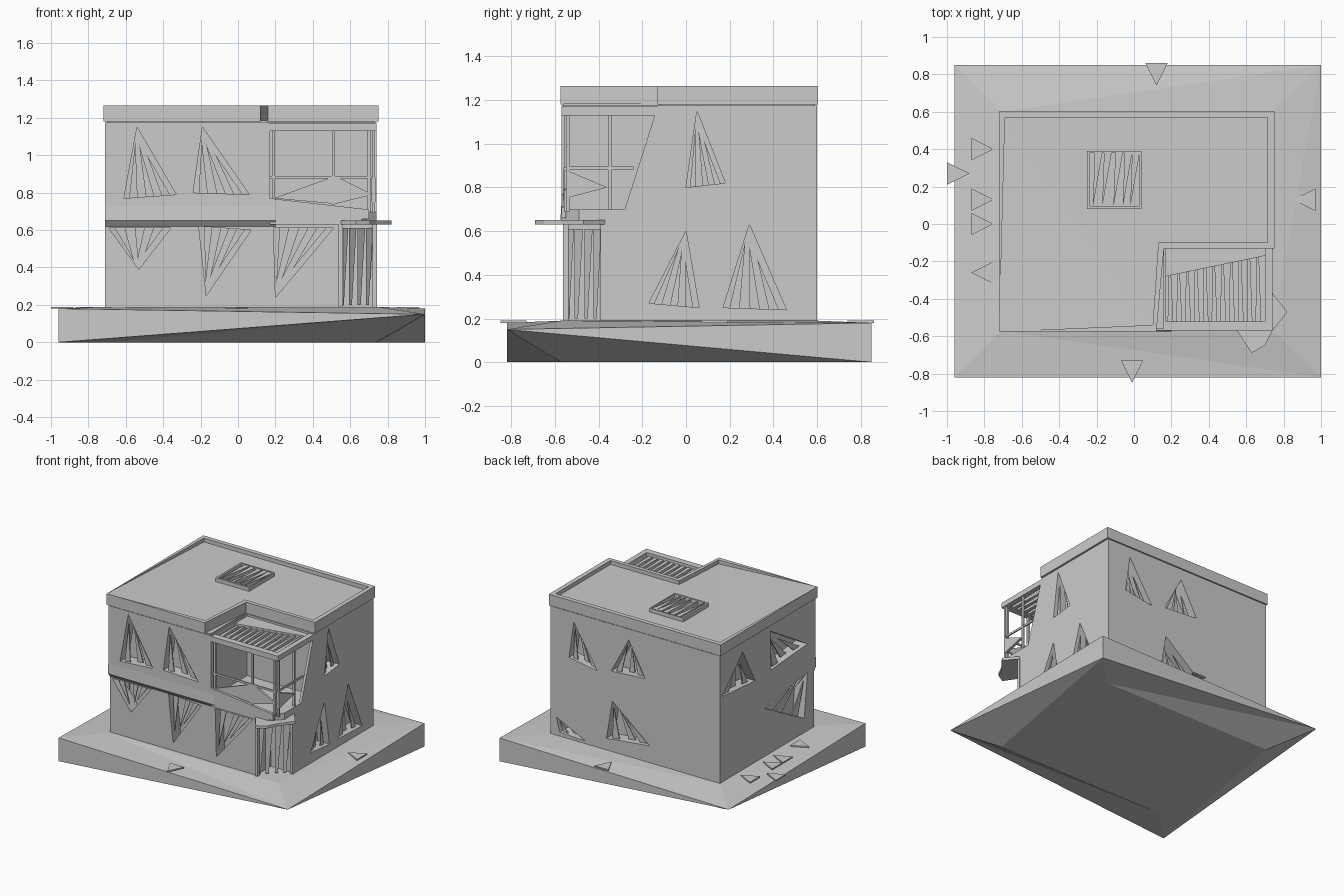
import bpy, bmesh
from mathutils import Vector

old = bpy.data.objects.get("Cube")
if old:
    bpy.data.objects.remove(old)

grey = bpy.data.materials.new("plain grey")
grey.use_nodes = True
COLOUR = (0.6, 0.6, 0.6, 1)
grey.diffuse_color = COLOUR
grey.node_tree.nodes["Principled BSDF"].inputs["Base Color"].default_value = COLOUR


def place(axis, u, v, w):
    return {"x": (w, u, v), "y": (u, w, v), "z": (u, v, w)}[axis]


def add_prism(bm, pts, axis, a, b):
    """Extrude a flat outline along an axis from a to b."""
    lo = [bm.verts.new(place(axis, u, v, a)) for u, v in pts]
    hi = [bm.verts.new(place(axis, u, v, b)) for u, v in pts]
    new = [bm.faces.new(lo), bm.faces.new(hi)]
    for i in range(len(pts)):
        j = (i + 1) % len(pts)
        new.append(bm.faces.new((lo[i], lo[j], hi[j], hi[i])))
    bmesh.ops.recalc_face_normals(bm, faces=new)


def finish(name, bm):
    mesh = bpy.data.meshes.new(name)
    bm.to_mesh(mesh)
    bm.free()
    mesh.materials.append(grey)
    ob = bpy.data.objects.new(name, mesh)
    bpy.context.collection.objects.link(ob)
    return ob


def prisms(name, items):
    bm = bmesh.new()
    for item in items:
        add_prism(bm, *item)
    return finish(name, bm)


def rect(u0, u1, v0, v1):
    return [(u0, v0), (u1, v0), (u1, v1), (u0, v1)]


def surface(name, verts, faces):
    bm = bmesh.new()
    vs = {k: bm.verts.new(p) for k, p in verts.items()}
    for f in faces:
        bm.faces.new([vs[k] for k in f.split()])
    bmesh.ops.recalc_face_normals(bm, faces=bm.faces)
    return finish(name, bm)


def cut(ob, items):
    cutter = prisms("cutter", items)
    cutter.hide_render = True
    mod = ob.modifiers.new("openings", "BOOLEAN")
    mod.operation, mod.solver, mod.object = "DIFFERENCE", "EXACT", cutter
    dg = bpy.context.evaluated_depsgraph_get()
    mesh = bpy.data.meshes.new_from_object(ob.evaluated_get(dg))
    ob.modifiers.clear()
    ob.data = mesh
    bpy.data.objects.remove(cutter)


# Plinth: two opposite corners are pinched to a single point
X0, X1, Y0, Y1 = -0.96, 1.0, -0.82, 0.85
H0, H1, G0, G1 = -0.71, 0.74, -0.57, 0.6
surface("plinth", {
    "a": (X0, Y0, 0.18), "b": (X1, Y0, 0.15), "c": (X1, Y1, 0.18), "d": (X0, Y1, 0.15),
    "a0": (X0, Y0, 0), "c0": (X1, Y1, 0),
    "e": (H0, G0, 0.19), "f": (H1, G0, 0.19), "g": (H1, G1, 0.19), "h": (H0, G1, 0.19),
    "p": (H0, G0, 0), "q": (H1, G0, 0), "r": (H1, G1, 0), "s": (H0, G1, 0),
}, ["a b a0", "b c c0", "c d c0", "d a a0",
    "a b e", "b f e", "b c f", "c g f", "c h g", "c d h", "d a e", "d e h", "e f g h",
    "a0 b p", "b q p", "b c0 q", "c0 r q", "c0 d r", "d s r", "d a0 s", "a0 p s", "p q r s"])

# Windows as triangles: each wall gives its axis, outer face and inward direction
WALLS = {"front_low": ("y", -0.55, 1), "front": ("y", G0, 1), "back": ("y", G1, -1),
         "left": ("x", H1, -1), "right": ("x", H0, 1)}
WINDOWS = [
    ("front", [(-0.54, 1.15), (-0.61, 0.77), (-0.33, 0.79)]),
    ("front", [(-0.19, 1.15), (-0.24, 0.80), (0.06, 0.79)]),
    ("front_low", [(-0.53, 0.39), (-0.69, 0.61), (-0.36, 0.61)]),
    ("front_low", [(-0.17, 0.25), (-0.21, 0.62), (0.07, 0.60)]),
    ("front_low", [(0.20, 0.24), (0.19, 0.61), (0.51, 0.61)]),
    ("left", [(0.05, 1.15), (0.0, 0.80), (0.18, 0.82)]),
    ("left", [(0.0, 0.60), (-0.17, 0.27), (0.06, 0.25)]),
    ("left", [(0.29, 0.63), (0.17, 0.25), (0.46, 0.24)]),
    ("back", [(0.54, 1.10), (0.58, 0.82), (0.34, 0.78)]),
    ("back", [(0.07, 1.09), (0.22, 0.81), (-0.07, 0.83)]),
    ("back", [(0.21, 0.58), (0.26, 0.28), (-0.11, 0.32)]),
    ("back", [(0.69, 0.33), (0.66, 0.22), (0.44, 0.21)]),
    ("right", [(0.32, 1.10), (0.57, 0.85), (0.17, 0.82)]),
    ("right", [(-0.02, 1.13), (-0.02, 0.83), (-0.47, 0.86)]),
    ("right", [(-0.47, 0.64), (-0.43, 0.30), (0.05, 0.56)]),
]
low_cuts, high_cuts, shards = [], [], []
for wall, tri in WINDOWS:
    axis, face, sign = WALLS[wall]
    pocket = (tri, axis, face - 0.05 * sign, face + 0.1 * sign)
    (low_cuts if tri[0][1] < 0.7 else high_cuts).append(pocket)
    # Narrow broken glazing bars inside every opening
    top, b, c = (Vector(p) for p in tri)
    for t, reach, depth in ((0.1, 0.8, 0.02), (0.42, 0.75, 0.05), (0.72, 0.6, 0.03)):
        p, q = b.lerp(c, t), b.lerp(c, t + 0.16)
        w = face + depth * sign
        shards.append(([tuple(p), tuple(q), tuple(p.lerp(top, reach))], axis, w, w + 0.008 * sign))
prisms("glazing_bars", shards)

# Ground storey with a cut-back entrance corner, upper storey with a balcony notch
ground = prisms("ground_storey", [([(H0, -0.55), (0.54, -0.55), (0.54, -0.37), (H1, -0.37),
                                    (H1, G1), (H0, G1)], "z", 0.19, 0.68)])
cut(ground, low_cuts)
upper = prisms("upper_storey", [([(H0, G0), (0.17, G0), (0.17, -0.13), (H1, -0.13),
                                  (H1, G1), (H0, G1)], "z", 0.68, 1.175)])
cut(upper, high_cuts)

# Sloping string course between the storeys
prisms("string_course", [([(-0.55, 0.62), (-0.575, 0.65), (G0, 0.73), (-0.54, 0.73)], "x", H0, 0.2)])

# Balcony floor, sloping side wall, parapet, posts and rail
prisms("balcony", [
    ([(0.17, G0), (0.66, G0), (H1, -0.49), (H1, -0.13), (0.17, -0.13)], "z", 0.63, 0.70),
    ([(-0.13, 1.17), (-0.29, 0.67), (-0.13, 0.67)], "x", 0.72, H1),
    ([(0.17, 0.66), (0.70, 0.66), (0.70, 0.71), (0.52, 0.73), (0.17, 0.77)], "y", G0, -0.55),
    ([(0.19, 0.77), (0.52, 0.74), (0.72, 0.79), (0.52, 0.89)], "y", -0.56, -0.545),
    ([(-0.55, 0.75), (-0.36, 0.80), (-0.55, 0.88)], "x", 0.715, 0.735),
    (rect(0.17, 0.72, 0.875, 0.89), "y", -0.56, -0.55),
    (rect(-0.55, -0.24, 0.88, 0.895), "x", 0.72, 0.73),
] + [(rect(x - 0.008, x + 0.008, y - 0.008, y + 0.008), "z", 0.69, 1.15)
     for x, y in ((0.51, -0.55), (0.725, -0.54), (0.70, -0.55), (0.725, -0.35), (0.19, -0.55))])

# Pergola frame and slats over the balcony
prisms("pergola_frame", [
    (rect(0.17, H1, -0.57, -0.52), "z", 1.13, 1.17),
    (rect(0.70, H1, -0.52, -0.13), "z", 1.13, 1.17),
])
prisms("pergola_slats", [([(x, -0.52), (x + 0.03, -0.52), (x + 0.018, -0.27 + 0.2 * (x - 0.17)),
                           (x + 0.004, -0.27 + 0.2 * (x - 0.17))], "z", 1.13, 1.15)
                         for x in (0.18 + 0.047 * i for i in range(11))])
prisms("pergola_back_beam", [([(0.17, -0.28), (0.70, -0.17), (0.70, -0.13), (0.17, -0.13)], "z", 1.14, 1.16)])

# Entrance: tapering door leaves across the corner, posts and a pointed canopy
start, end = Vector((0.55, -0.55)), Vector((0.73, -0.38))
leaves = bmesh.new()
for t in (0.0, 0.24, 0.5, 0.74):
    p, q = start.lerp(end, t), start.lerp(end, t + 0.22)
    m = p.lerp(q, 0.4)
    vs = [leaves.verts.new((v.x, v.y, z)) for v, z in ((p, 0.61), (p, 0.2), (m, 0.2), (q, 0.61))]
    leaves.faces.new(vs)
finish("door_leaves", leaves)
prisms("entrance_posts", [(rect(p.x - 0.012, p.x + 0.012, p.y - 0.012, p.y + 0.012), "z", 0.19, 0.64)
                          for p in (start, end)])
prisms("entrance_canopy", [([(0.55, -0.57), (0.63, -0.69), (0.70, -0.65), (0.74, -0.57),
                             (0.82, -0.47), (H1, -0.37), (0.54, -0.37)], "z", 0.63, 0.65)])

# Roof: low rim round a sunk deck, one corner sloping up to the edge
LOW, TOP, EAVE = 1.235, 1.265, 1.18
outer = {"A": (-0.72, -0.575), "B": (0.12, -0.575), "C": (0.16, -0.13),
         "D": (0.75, -0.13), "E": (0.75, 0.605), "F": (-0.72, 0.605)}
inner = {"b": (0.10, -0.54), "c": (0.13, -0.10), "d": (0.715, -0.10), "e": (0.715, 0.57), "f": (-0.69, 0.57)}
verts = {k: (*p, TOP) for k, p in outer.items()}
verts.update({k + "0": (*p, EAVE) for k, p in outer.items()})
verts.update({k: (*p, TOP) for k, p in inner.items()})
verts.update({k + "0": (*p, LOW) for k, p in inner.items()})
faces = ["A0 B0 C0 D0 E0 F0", "b0 c0 d0 e0 f0", "A b0 f0", "A f f0", "A b b0", "A F f", "A B b"]
for k, n in zip("ABCDEF", "BCDEFA"):
    faces.append(f"{k} {n} {n}0 {k}0")
for k, n in zip("bcde", "cdef"):
    faces.append(f"{k} {n} {n}0 {k}0")
    faces.append(f"{k.upper()} {n.upper()} {n} {k}")
surface("roof", verts, faces)
prisms("eaves_shadow_strip", [([(-0.70, -0.56), (0.16, -0.56), (0.16, -0.12), (0.73, -0.12),
                                (0.73, 0.59), (-0.70, 0.59)], "z", 1.17, 1.185)])

# Roof hatch with slanting slats
prisms("roof_hatch", [
    (rect(-0.25, 0.04, 0.08, 0.095), "z", 1.22, 1.265),
    (rect(-0.25, 0.04, 0.38, 0.39), "z", 1.22, 1.265),
    (rect(-0.25, -0.235, 0.09, 0.39), "z", 1.22, 1.265),
    (rect(0.03, 0.04, 0.09, 0.39), "z", 1.22, 1.265),
] + [([(x, 0.09), (x + 0.05, 0.38), (x + 0.01, 0.38)], "z", 1.23, 1.26)
     for x in (-0.22, -0.17, -0.11, -0.06, -0.02)])

# Thin triangular paving flakes around the house
FLAKES = [(0.12, 0.80, 0, -1), (-0.01, -0.79, 0, -1), (0.91, 0.13, -1, 0), (-0.94, 0.27, 1, 0)]
FLAKES += [(-0.81, y, 1, 0) for y in (0.40, 0.13, 0.0)] + [(-0.81, -0.26, -1, 0)]
prisms("paving_flakes", [([(x + 0.06 * dx, y + 0.06 * dy),
                           (x - 0.06 * dx - 0.06 * dy, y - 0.06 * dy + 0.06 * dx),
                           (x - 0.06 * dx + 0.06 * dy, y - 0.06 * dy - 0.06 * dx)], "z", 0.18, 0.19)
                         for x, y, dx, dy in FLAKES])
